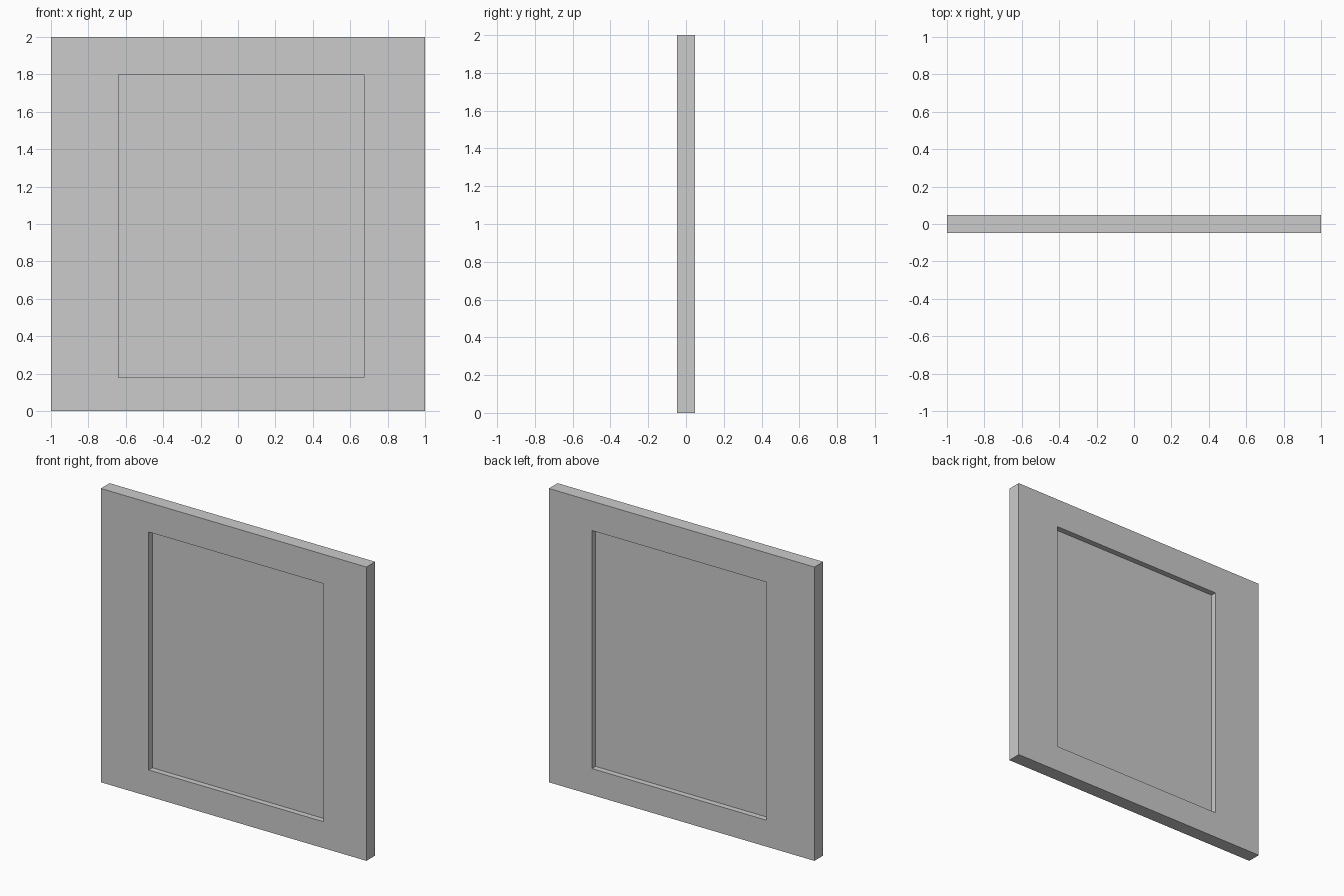
import bpy, bmesh
from mathutils import Matrix

if "Cube" in bpy.data.objects:
    bpy.data.objects.remove(bpy.data.objects["Cube"])

HALF_THICK = 0.047
PANEL_HALF = 0.008
X0, X1 = -0.64, 0.675      # recess sides
Z0, Z1 = 0.18, 1.80        # recess bottom and top

# Slab
bm = bmesh.new()
bmesh.ops.create_cube(bm, size=1, matrix=Matrix.Translation((0, 0, 1))
                      @ Matrix.Diagonal((2, 2 * HALF_THICK, 2, 1)))


def sink_panel(face, side):
    """Inset one broad face to the recess outline, then push it in."""
    def place(y):
        for v in face.verts:
            v.co = (X0 if v.co.x < 0 else X1, y, Z0 if v.co.z < 1 else Z1)

    bmesh.ops.inset_individual(bm, faces=[face], thickness=0.3)
    place(side * HALF_THICK)
    bmesh.ops.inset_individual(bm, faces=[face], thickness=0.001)
    place(side * PANEL_HALF)


# Matching recesses on front and back
bm.normal_update()
for side in (-1, 1):
    face = next(f for f in bm.faces if f.normal.y * side > 0.9)
    sink_panel(face, side)

bmesh.ops.recalc_face_normals(bm, faces=bm.faces)
mesh = bpy.data.meshes.new("recessed_panel")
bm.to_mesh(mesh)
bm.free()
bpy.context.collection.objects.link(bpy.data.objects.new("recessed_panel", mesh))
